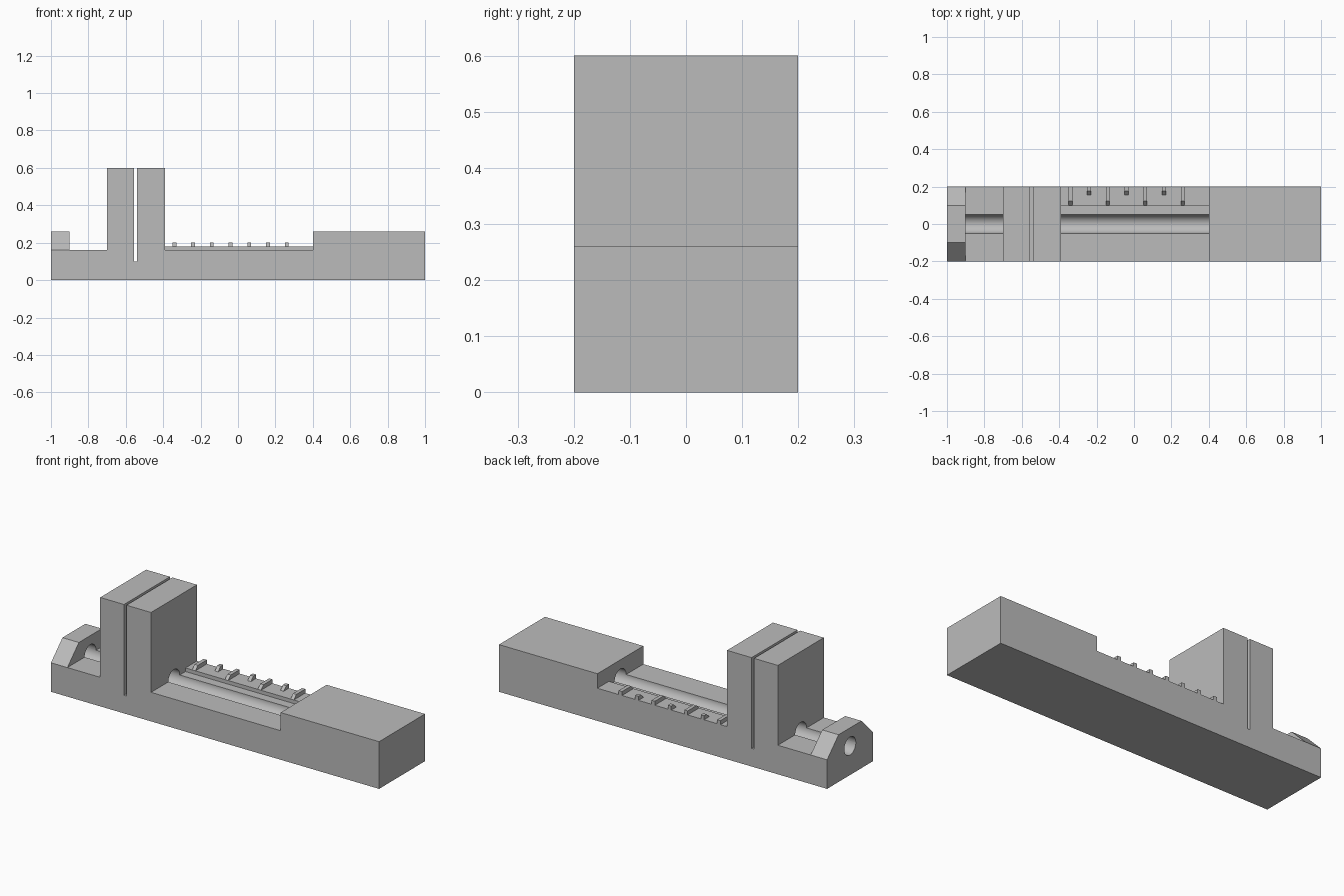
import bpy
import bmesh
import math
from mathutils import Vector

default_cube = bpy.data.objects.get("Cube")
if default_cube:
    bpy.data.objects.remove(default_cube, do_unlink=True)

grey = bpy.data.materials.new("mid grey")
grey.use_nodes = True
COLOUR = (0.5, 0.5, 0.5, 1)
grey.diffuse_color = COLOUR
grey.node_tree.nodes["Principled BSDF"].inputs["Base Color"].default_value = COLOUR

HALF = 0.2      # half depth of the whole bed
FLOOR = 0.16    # bed floor, also the height of the bore axis
DECK = 0.26     # top of the end blocks


def extrude(name, points, sweep):
    """Prism from a closed outline of 3D points."""
    bm = bmesh.new()
    face = bm.faces.new([bm.verts.new(p) for p in points])
    grown = bmesh.ops.extrude_face_region(bm, geom=[face])["geom"]
    bmesh.ops.translate(bm, vec=Vector(sweep),
                        verts=[g for g in grown if isinstance(g, bmesh.types.BMVert)])
    bmesh.ops.recalc_face_normals(bm, faces=bm.faces)
    mesh = bpy.data.meshes.new(name)
    bm.to_mesh(mesh)
    bm.free()
    mesh.materials.append(grey)
    obj = bpy.data.objects.new(name, mesh)
    bpy.context.collection.objects.link(obj)
    return obj


def along_x(name, outline, x0, x1):
    return extrude(name, [(x0, y, z) for y, z in outline], (x1 - x0, 0, 0))


# Bed, slotted tower and right block as one side profile
side = [(-1, 0), (1, 0), (1, DECK), (0.4, DECK), (0.4, FLOOR),
        (-0.39, FLOOR), (-0.39, 0.6), (-0.54, 0.6), (-0.54, 0.1),
        (-0.555, 0.1), (-0.555, 0.6), (-0.7, 0.6), (-0.7, FLOOR), (-1, FLOOR)]
bed = extrude("bed", [(x, -HALF, z) for x, z in side], (0, 2 * HALF, 0))

# Chamfered bearing block at the end
bearing = along_x("bearing_block", [(-HALF, FLOOR), (HALF, FLOOR),
                                    (HALF / 2, DECK), (-HALF / 2, DECK)], -1, -0.9)

# Raised ledge at the back of the open channel
LEDGE = FLOOR + 0.02
along_x("ledge", [(0.1, FLOOR), (HALF, FLOOR), (HALF, LEDGE), (0.1, LEDGE)], -0.39, 0.4)

# Scale marks, alternately long and short, with sloped front ends
for i in range(7):
    x = -0.34 + 0.1 * i
    y = 0.155 if i % 2 else 0.1
    top = LEDGE + 0.022
    along_x(f"scale_mark_{i + 1}",
            [(y, LEDGE), (HALF, LEDGE), (HALF, top), (y + 0.022, top)],
            x - 0.01, x + 0.01)

# Long bore, open as a half-round groove along the floor
circle = [(0.05 * math.cos(a), FLOOR + 0.05 * math.sin(a))
          for a in (math.tau * k / 48 for k in range(48))]
cutter = along_x("bore_cutter", circle, -1.1, 0.9)
cutter.hide_render = True

for part in (bed, bearing):
    cut = part.modifiers.new("bore", "BOOLEAN")
    cut.operation = "DIFFERENCE"
    cut.solver = "EXACT"
    cut.object = cutter
    bpy.ops.object.select_all(action="DESELECT")
    part.select_set(True)
    bpy.context.view_layer.objects.active = part
    bpy.ops.object.modifier_apply(modifier=cut.name)
    bpy.ops.object.shade_smooth_by_angle(angle=math.radians(30))

bpy.data.objects.remove(cutter, do_unlink=True)
